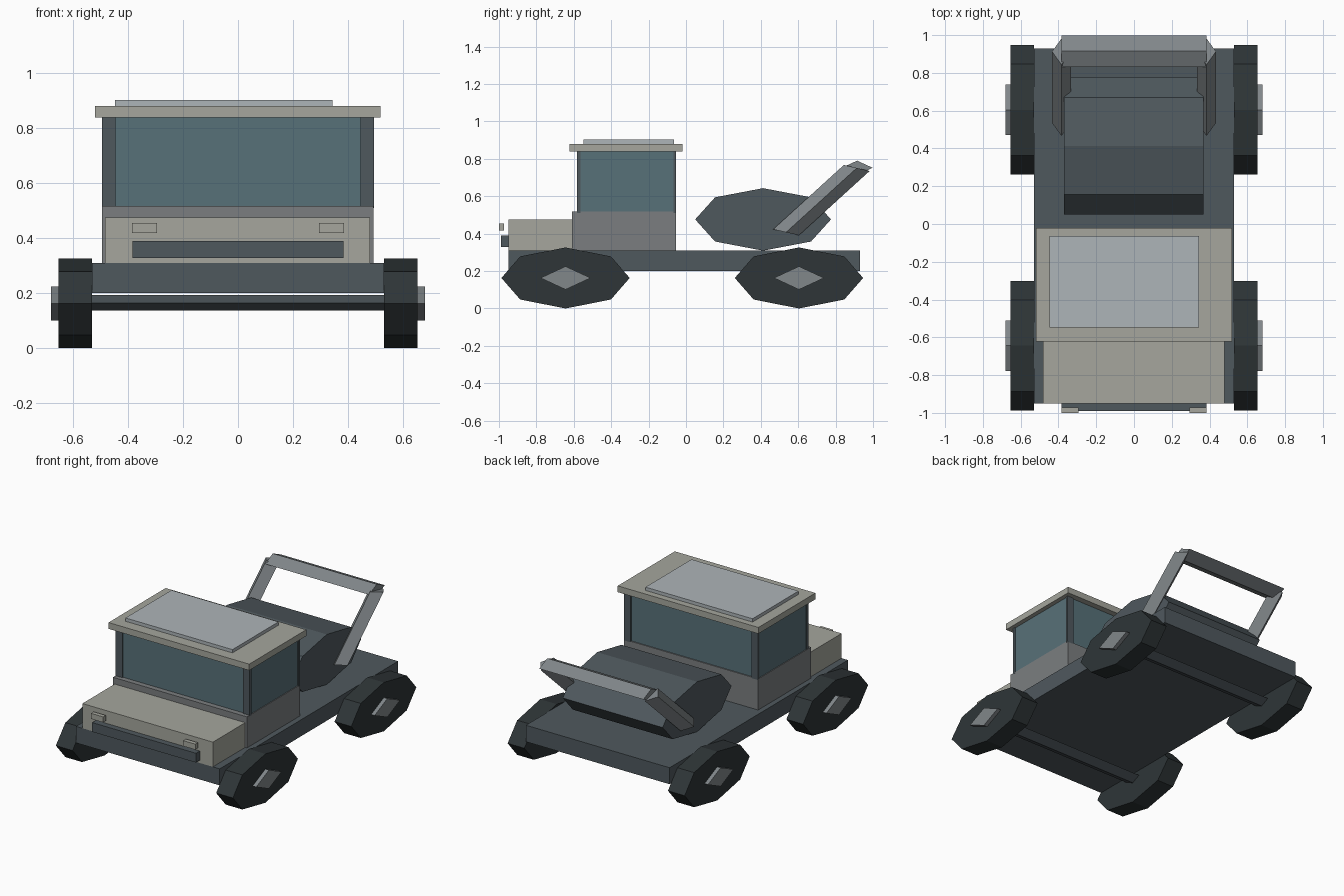
import bpy, bmesh, math
from mathutils import Vector

if "Cube" in bpy.data.objects:
    bpy.data.objects.remove(bpy.data.objects["Cube"])


def mat(name, rgb):
    m = bpy.data.materials.new(name)
    m.diffuse_color = [(c / 255) ** 2.2 for c in rgb] + [1]
    m.use_nodes = True
    m.node_tree.nodes["Principled BSDF"].inputs["Base Color"].default_value = m.diffuse_color
    return m


CREAM = mat("cream_paint", (164, 165, 156))
GREY = mat("grey_paint", (122, 125, 127))
STEEL = mat("steel", (128, 134, 137))
SLATE = mat("slate", (80, 89, 94))
RUBBER = mat("rubber", (50, 56, 58))
GLASS = mat("glass", (88, 112, 120))
PANEL = mat("roof_panel", (172, 179, 183))


def finish(name, bm, material):
    bmesh.ops.recalc_face_normals(bm, faces=bm.faces)
    me = bpy.data.meshes.new(name)
    bm.to_mesh(me)
    bm.free()
    me.materials.append(material)
    ob = bpy.data.objects.new(name, me)
    bpy.context.collection.objects.link(ob)
    return ob


def box(name, x, y, z, material):
    """Box from (min, max) ranges."""
    bm = bmesh.new()
    bmesh.ops.create_cube(bm, size=1)
    for v in bm.verts:
        v.co = [r[0] + (c + 0.5) * (r[1] - r[0]) for c, r in zip(v.co, (x, y, z))]
    return finish(name, bm, material)


def loft(name, ring_a, ring_b, material):
    """Prism between two matching rings of points."""
    bm = bmesh.new()
    a = [bm.verts.new(p) for p in ring_a]
    b = [bm.verts.new(p) for p in ring_b]
    bm.faces.new(a)
    bm.faces.new(b)
    n = len(a)
    for i in range(n):
        bm.faces.new((a[i], a[(i + 1) % n], b[(i + 1) % n], b[i]))
    return finish(name, bm, material)


def roller(name, x, y, z, ry, rz, sides, material):
    """Flattened low-poly cylinder lying along x."""
    def ring(px):
        angles = [math.tau * i / sides for i in range(sides)]
        return [(px, y + ry * math.cos(t), z + rz * math.sin(t)) for t in angles]
    return loft(name, ring(x[0]), ring(x[1]), material)


# Chassis and bonnet
box("chassis", (-0.53, 0.53), (-0.95, 0.93), (0.20, 0.31), SLATE)
box("bonnet", (-0.483, 0.48), (-0.95, -0.60), (0.31, 0.475), CREAM)
box("front_bar", (-0.383, 0.383), (-0.99, -0.95), (0.328, 0.39), SLATE)

# Cab
box("cab_base", (-0.495, 0.493), (-0.61, -0.053), (0.31, 0.517), GREY)
box("cab_windows", (-0.49, 0.488), (-0.575, -0.06), (0.517, 0.84), GLASS)
box("roof", (-0.52, 0.518), (-0.622, -0.02), (0.838, 0.88), CREAM)
box("roof_panel", (-0.447, 0.343), (-0.548, -0.063), (0.88, 0.902), PANEL)

# Wheels, hubs and axles
for end, y in (("front", -0.644), ("rear", 0.604)):
    roller(end + "_axle", (-0.55, 0.55), y, 0.165, 0.06, 0.028, 4, SLATE)
    for side, s in (("left", -1), ("right", 1)):
        tag = f"{end}_{side}_"
        roller(tag + "wheel", (s * 0.53, s * 0.653), y, 0.163, 0.343, 0.163, 8, RUBBER)
        roller(tag + "hub", (s * 0.56, s * 0.679), y, 0.163, 0.134, 0.062, 4, STEEL)

# Rear drum and the top bar of its frame
roller("drum", (-0.37, 0.367), 0.412, 0.476, 0.363, 0.167, 8, SLATE)
roller("frame_crossbar", (-0.384, 0.384), 0.915, 0.752, 0.083, 0.038, 4, STEEL)

for side, s in (("left", -1), ("right", 1)):
    # Headlights and cab posts
    box(side + "_headlight", sorted((s * 0.295, s * 0.385)), (-1.0, -0.972),
        (0.418, 0.455), CREAM)
    for end, y in (("front", (-0.583, -0.565)), ("rear", (-0.068, -0.053))):
        box(f"{end}_{side}_post", sorted((s * 0.445, s * 0.494)), y, (0.51, 0.84), SLATE)
    # Slanted frame arm with a diamond cross-section
    d, w = Vector((0, 0.069, -0.016)), Vector((0.05, 0, 0))
    low, high = Vector((s * 0.384, 0.535, 0.407)), Vector((s * 0.384, 0.913, 0.751))
    loft(side + "_frame_arm", [low + d, low + w, low - d, low - w],
         [high + d, high + w, high - d, high - w], STEEL)
